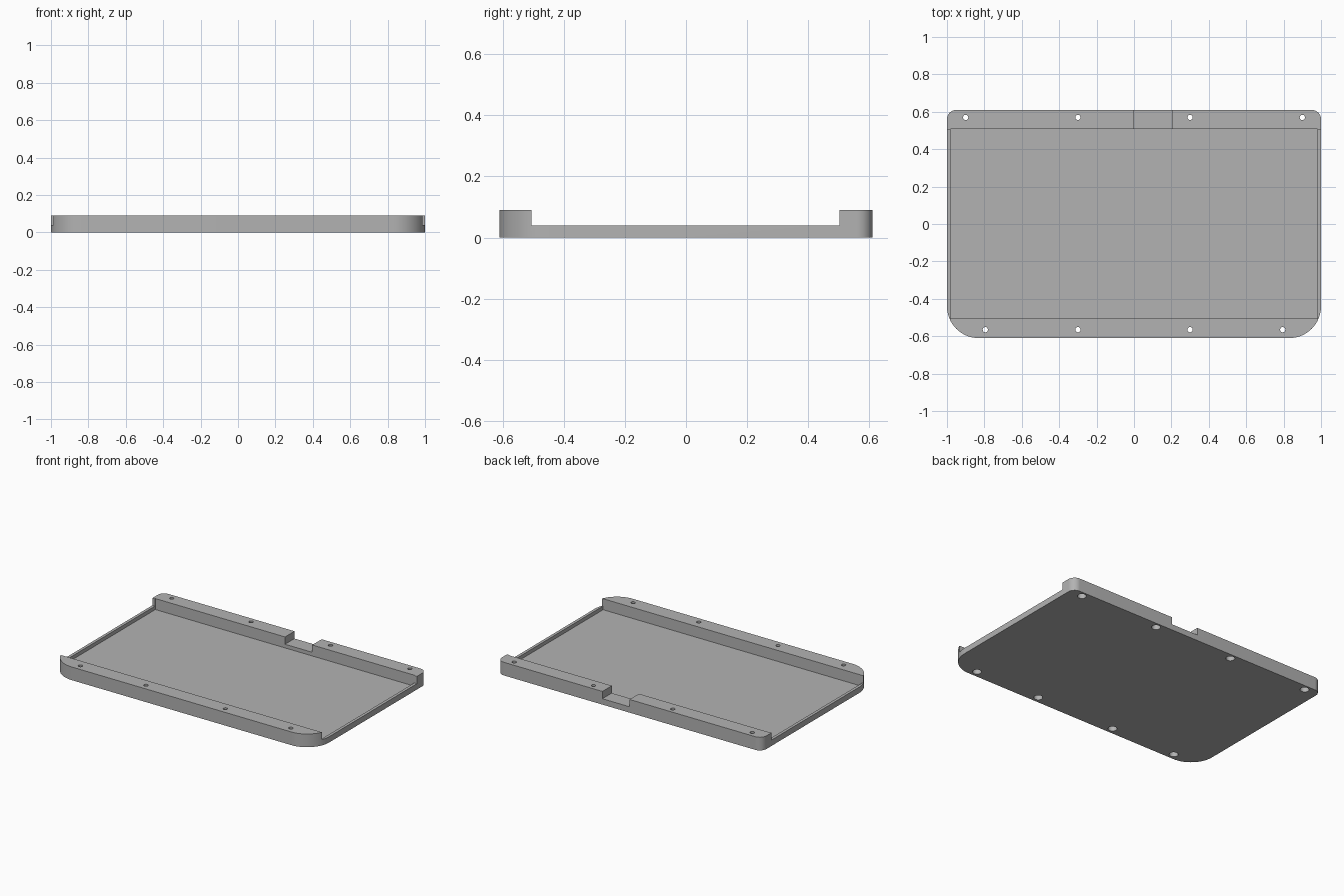
import bpy
import bmesh
from math import sin, cos, pi

cube = bpy.data.objects.get("Cube")
if cube:
    bpy.data.objects.remove(cube, do_unlink=True)

HX, HY = 1.0, 0.61             # half width and half depth
FLOOR, SIDE, TOP = 0.015, 0.04, 0.09
FRONT_R, BACK_R = 0.17, 0.05   # corner radii

grey = bpy.data.materials.new("plain grey")
grey.use_nodes = True
colour = (0.45, 0.45, 0.45, 1)
grey.diffuse_color = colour
grey.node_tree.nodes["Principled BSDF"].inputs["Base Color"].default_value = colour


def prism(name, outline, z0, z1):
    """Extrude a flat outline from z0 to z1."""
    bm = bmesh.new()
    base = bm.faces.new([bm.verts.new((x, y, z0)) for x, y in outline])
    top = bmesh.ops.extrude_face_region(bm, geom=[base])["geom"]
    verts = [v for v in top if isinstance(v, bmesh.types.BMVert)]
    bmesh.ops.translate(bm, verts=verts, vec=(0, 0, z1 - z0))
    bmesh.ops.recalc_face_normals(bm, faces=bm.faces)
    mesh = bpy.data.meshes.new(name)
    bm.to_mesh(mesh)
    bm.free()
    mesh.materials.append(grey)
    obj = bpy.data.objects.new(name, mesh)
    bpy.context.collection.objects.link(obj)
    return obj


def arc(cx, cy, r, start, sweep, steps):
    return [(cx + r * cos(start + sweep * i / steps),
             cy + r * sin(start + sweep * i / steps)) for i in range(steps + 1)]


def rect(x0, x1, y0, y1):
    return [(x0, y0), (x1, y0), (x1, y1), (x0, y1)]


def circle(x, y, r):
    return arc(x, y, r, 0, 2 * pi, 32)[:-1]


# Rounded slab: large front corners, small back corners
outline = []
for i, (sx, sy, r) in enumerate([(1, 1, BACK_R), (-1, 1, BACK_R),
                                 (-1, -1, FRONT_R), (1, -1, FRONT_R)]):
    outline += arc(sx * (HX - r), sy * (HY - r), r, i * pi / 2, pi / 2, 16)
tray = prism("tray", outline, 0, TOP)

# Cuts: low side walls, floor pocket and the notch in the back rail
cutters = [
    prism("side_cut", rect(-1.1, 1.1, -0.505, 0.503), SIDE, 0.2),
    prism("pocket_cut", rect(-0.98, 0.98, -0.505, 0.508), FLOOR, 0.2),
    prism("notch_cut", rect(0, 0.205, 0.45, 0.7), SIDE, 0.2),
]

# Screw holes with wider bores underneath
spots = [(s * x, y) for x, y in [(0.9, 0.57), (0.3, 0.57), (0.3, -0.565), (0.795, -0.565)]
         for s in (-1, 1)]
for x, y in spots:
    cutters.append(prism("bore_cut", circle(x, y, 0.028), -0.1, 0.045))
    cutters.append(prism("hole_cut", circle(x, y, 0.014), -0.1, 0.2))

for cutter in cutters:
    cutter.hide_render = True
    mod = tray.modifiers.new(cutter.name, "BOOLEAN")
    mod.operation = "DIFFERENCE"
    mod.solver = "EXACT"
    mod.object = cutter

# Apply the cuts and remove the cutters
bpy.ops.object.select_all(action="DESELECT")
tray.select_set(True)
bpy.context.view_layer.objects.active = tray
for mod in list(tray.modifiers):
    bpy.ops.object.modifier_apply(modifier=mod.name)
for cutter in cutters:
    bpy.data.objects.remove(cutter, do_unlink=True)
bpy.ops.object.shade_smooth_by_angle(angle=pi / 6)
